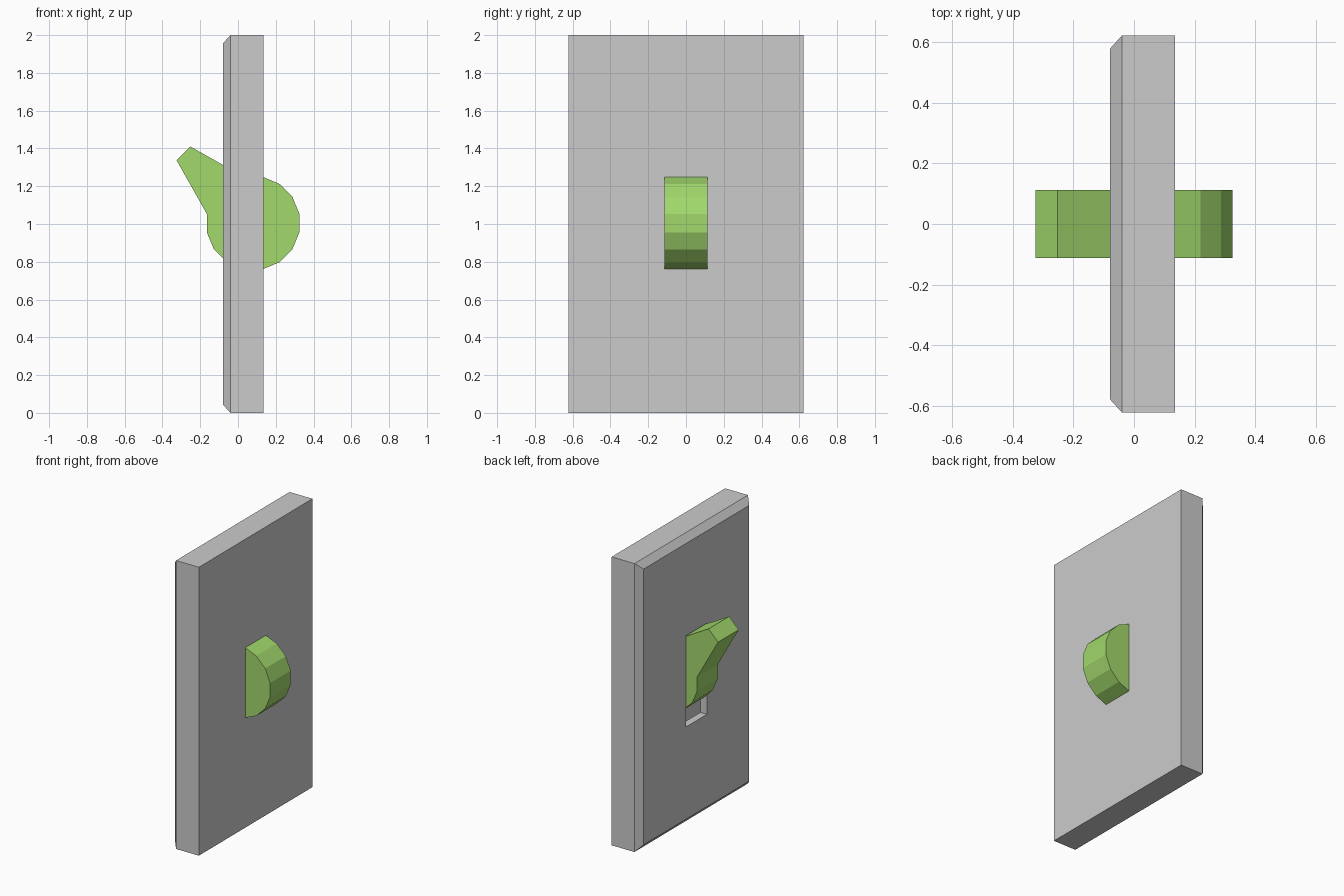
import bpy, bmesh
from math import cos, sin, radians

if "Cube" in bpy.data.objects:
    bpy.data.objects.remove(bpy.data.objects["Cube"])


def make_object(name, bm):
    mesh = bpy.data.meshes.new(name)
    bm.to_mesh(mesh)
    bm.free()
    obj = bpy.data.objects.new(name, mesh)
    bpy.context.collection.objects.link(obj)
    return obj


def bridge(bm, a, b):
    n = len(a)
    for i in range(n):
        j = (i + 1) % n
        bm.faces.new((a[i], b[i], b[j], a[j]))


# Wall plate: rectangular rings from the flat side, over the chamfer, into the slot
# Each ring is (x, half width in y, half height in z)
rings = [(0.135, 0.622, 1.0), (-0.04, 0.622, 1.0), (-0.08, 0.578, 0.956),
         (-0.08, 0.115, 0.316), (-0.03, 0.115, 0.316)]
bm = bmesh.new()
loops = [[bm.verts.new((x, sy * w, 1 + sz * h))
          for sy, sz in ((-1, -1), (1, -1), (1, 1), (-1, 1))]
         for x, w, h in rings]
bm.faces.new(loops[0])
for a, b in zip(loops, loops[1:]):
    bridge(bm, a, b)
make_object("wall_plate", bm)

# Toggle: 16-sided drum whose profile carries a tapered lever
cx, cz, r, half = 0.08, 1.005, 0.25, 0.113
profile = []
for i in range(16):
    a = 11.25 + 22.5 * i
    if 110 < a < 160:
        continue  # replaced by the lever
    profile.append((cx + r * cos(radians(a)), cz + r * sin(radians(a))))
    if i == 4:
        profile += [(-0.252, 1.41), (-0.325, 1.337)]
bm = bmesh.new()
near = [bm.verts.new((x, -half, z)) for x, z in profile]
far = [bm.verts.new((x, half, z)) for x, z in profile]
bm.faces.new(near)
bm.faces.new(far[::-1])
bridge(bm, near, far)
bmesh.ops.recalc_face_normals(bm, faces=bm.faces)
toggle = make_object("toggle_switch", bm)

green = bpy.data.materials.new("toggle_green")
green.diffuse_color = (0.36, 0.69, 0.15, 1)
green.use_nodes = True
green.node_tree.nodes["Principled BSDF"].inputs["Base Color"].default_value = green.diffuse_color
toggle.data.materials.append(green)
